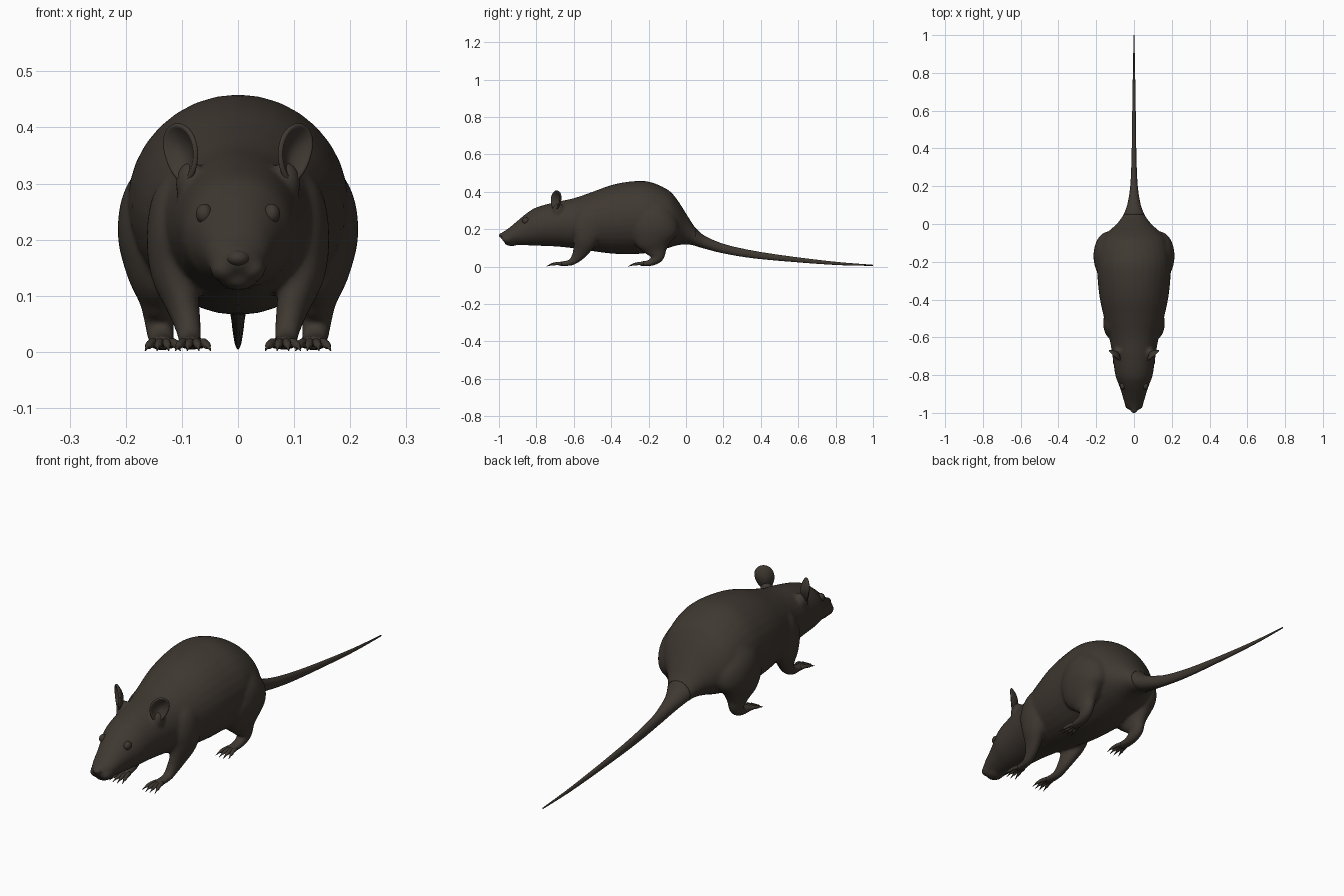
import bpy, bmesh, math
from mathutils import Vector, Matrix

if "Cube" in bpy.data.objects:
    bpy.data.objects.remove(bpy.data.objects["Cube"])

fur = bpy.data.materials.new("dark brown fur")
fur.diffuse_color = (0.05, 0.04, 0.031, 1)
fur.use_nodes = True
fur.node_tree.nodes["Principled BSDF"].inputs["Base Color"].default_value = fur.diffuse_color


def finish(name, bm):
    bmesh.ops.recalc_face_normals(bm, faces=bm.faces)
    for f in bm.faces:
        f.smooth = True
    me = bpy.data.meshes.new(name)
    bm.to_mesh(me)
    bm.free()
    me.materials.append(fur)
    ob = bpy.data.objects.new(name, me)
    bpy.context.collection.objects.link(ob)
    return ob


def spline(pts, steps):
    out = []
    for i in range(len(pts) - 1):
        p0, p1, p2 = pts[max(i - 1, 0)], pts[i], pts[i + 1]
        p3 = pts[min(i + 2, len(pts) - 1)]
        for k in range(steps):
            t = k / steps
            out.append([0.5 * (2 * b + (c - a) * t + (2 * a - 5 * b + 4 * c - d) * t * t
                               + (3 * b - a - 3 * c + d) * t ** 3)
                        for a, b, c, d in zip(p0, p1, p2, p3)])
    return out + [list(pts[-1])]


def loft(bm, pts, n=32, steps=4, upright=False):
    """Elliptical tube through stations (x, y, z, half width, half height)."""
    st = spline(pts, steps)
    rings = []
    for i, (x, y, z, a, b) in enumerate(st):
        t = Vector(st[min(i + 1, len(st) - 1)][:3]) - Vector(st[max(i - 1, 0)][:3])
        t = Vector((0, 1, 0)) if upright else t.normalized()
        side = (Vector((1, 0, 0)) - t * t.x).normalized()
        up = t.cross(side)
        rings.append([bm.verts.new(Vector((x, y, z)) + side * a * math.cos(q) + up * b * math.sin(q))
                      for q in (2 * math.pi * k / n for k in range(n))])
    for r, s in zip(rings, rings[1:]):
        for k in range(n):
            bm.faces.new((r[k], r[(k + 1) % n], s[(k + 1) % n], s[k]))
    bm.faces.new(rings[0])
    bm.faces.new(rings[-1])


def ball(bm, c, r):
    bmesh.ops.create_uvsphere(bm, u_segments=24, v_segments=16, radius=1,
                              matrix=Matrix.Translation(c) @ Matrix.Diagonal((*r, 1)))


# side profile and plan: y, top, bottom, half width
trunk = [(-0.992, 0.178, 0.152, 0.014), (-0.97, 0.191, 0.135, 0.036), (-0.94, 0.212, 0.121, 0.053),
         (-0.90, 0.246, 0.117, 0.064), (-0.85, 0.287, 0.114, 0.081), (-0.80, 0.317, 0.112, 0.099),
         (-0.70, 0.345, 0.108, 0.114), (-0.60, 0.366, 0.098, 0.131), (-0.50, 0.400, 0.083, 0.158),
         (-0.40, 0.436, 0.070, 0.180), (-0.30, 0.455, 0.066, 0.192), (-0.20, 0.455, 0.074, 0.196),
         (-0.10, 0.413, 0.098, 0.177), (-0.05, 0.362, 0.113, 0.146), (0.0, 0.285, 0.119, 0.092),
         (0.05, 0.208, 0.111, 0.056), (0.10, 0.165, 0.096, 0.036), (0.20, 0.122, 0.071, 0.020),
         (0.35, 0.087, 0.046, 0.013), (0.55, 0.056, 0.027, 0.010), (0.80, 0.026, 0.009, 0.006),
         (1.0, 0.010, 0.004, 0.002)]
stations = [(0, y, (t + b) / 2, w, (t - b) / 2) for y, t, b, w in trunk]

front_leg = [(0.085, -0.49, 0.31, 0.04, 0.05), (0.10, -0.51, 0.26, 0.055, 0.085),
             (0.113, -0.525, 0.20, 0.05, 0.088), (0.113, -0.54, 0.14, 0.042, 0.064),
             (0.10, -0.56, 0.09, 0.031, 0.046), (0.09, -0.585, 0.05, 0.024, 0.030),
             (0.085, -0.62, 0.021, 0.021, 0.017), (0.08, -0.685, 0.015, 0.022, 0.011)]
hind_leg = [(0.11, -0.15, 0.34, 0.05, 0.06), (0.125, -0.165, 0.27, 0.08, 0.115),
            (0.135, -0.17, 0.20, 0.08, 0.13), (0.14, -0.17, 0.14, 0.06, 0.107),
            (0.14, -0.16, 0.09, 0.036, 0.064), (0.14, -0.155, 0.05, 0.026, 0.036),
            (0.136, -0.19, 0.021, 0.024, 0.018), (0.134, -0.25, 0.015, 0.024, 0.012)]

# body, head and legs fused into one skin
bm = bmesh.new()
loft(bm, [s for s in stations if s[1] < 0.21], upright=True)
ball(bm, (0, -0.932, 0.128), (0.034, 0.04, 0.018))           # lower jaw
for s in (-1, 1):
    for leg in (front_leg, hind_leg):
        loft(bm, [(s * p[0], *p[1:]) for p in leg])
    ball(bm, (s * 0.084, -0.683, 0.30), (0.028, 0.030, 0.040))  # ear root
    ball(bm, (s * 0.024, -0.95, 0.148), (0.026, 0.034, 0.024))  # whisker pad
body = finish("body", bm)
m = body.modifiers.new("fuse", 'REMESH')
m.mode = 'VOXEL'
m.voxel_size = 0.007
m.use_smooth_shade = True
m = body.modifiers.new("soften", 'SMOOTH')
m.factor = 0.5
m.iterations = 8

# tail
bm = bmesh.new()
loft(bm, [s for s in stations if s[1] > 0.04], n=20, steps=6, upright=True)
finish("tail", bm)

# nose
bm = bmesh.new()
ball(bm, (0, -0.977, 0.167), (0.021, 0.023, 0.015))
finish("nose", bm)

for s, label in ((-1, "left"), (1, "right")):
    # eye
    bm = bmesh.new()
    ball(bm, (s * 0.060, -0.857, 0.246), (0.015, 0.019, 0.018))
    finish(label + "_eye", bm)

    # ear: cupped egg-shaped shell facing forward and outward
    bm = bmesh.new()
    a = math.radians(42)
    nrm = Vector((s * math.sin(a), -math.cos(a), 0.05))
    wide = Vector((s * math.cos(a), math.sin(a), 0))
    up = Vector((s * 0.12, 0.08, 1)).normalized()
    mid = Vector((s * 0.097, -0.690, 0.354))
    centre = bm.verts.new(mid - nrm * 0.012)
    prev = None
    for u in (0.25, 0.5, 0.75, 0.92, 1.0):
        ring = []
        for k in range(28):
            q = 2 * math.pi * k / 28
            w = 0.038 * (1 + 0.18 * math.sin(q))
            ring.append(bm.verts.new(mid + wide * w * u * math.cos(q) + up * 0.053 * u * math.sin(q)
                                     + nrm * (0.022 * u * u - 0.012)))
        for k in range(28):
            j = (k + 1) % 28
            if prev:
                bm.faces.new((prev[k], prev[j], ring[j], ring[k]))
            else:
                bm.faces.new((centre, ring[j], ring[k]))
        prev = ring
    ear = finish(label + "_ear", bm)
    m = ear.modifiers.new("thickness", 'SOLIDIFY')
    m.thickness = 0.009
    m.offset = 0
    m = ear.modifiers.new("round", 'SUBSURF')
    m.levels = m.render_levels = 1

    # toes ending in claws
    for part, fx, fy in (("front", 0.080, -0.675), ("hind", 0.134, -0.237)):
        bm = bmesh.new()
        for k in (-1.5, -0.5, 0.5, 1.5):
            back = 0.006 * abs(k)
            path = [(0.009, 0.0, 0.015, 0.009), (0.013, -0.025, 0.016, 0.008),
                    (0.017, -0.048, 0.011, 0.0065), (0.018, -0.054, 0.010, 0.004),
                    (0.021, -0.075, 0.002, 0.0008)]
            loft(bm, [(s * (fx + k * x), fy + y + back, z, r, r) for x, y, z, r in path], n=10, steps=3)
        finish(label + "_" + part + "_toes", bm)
